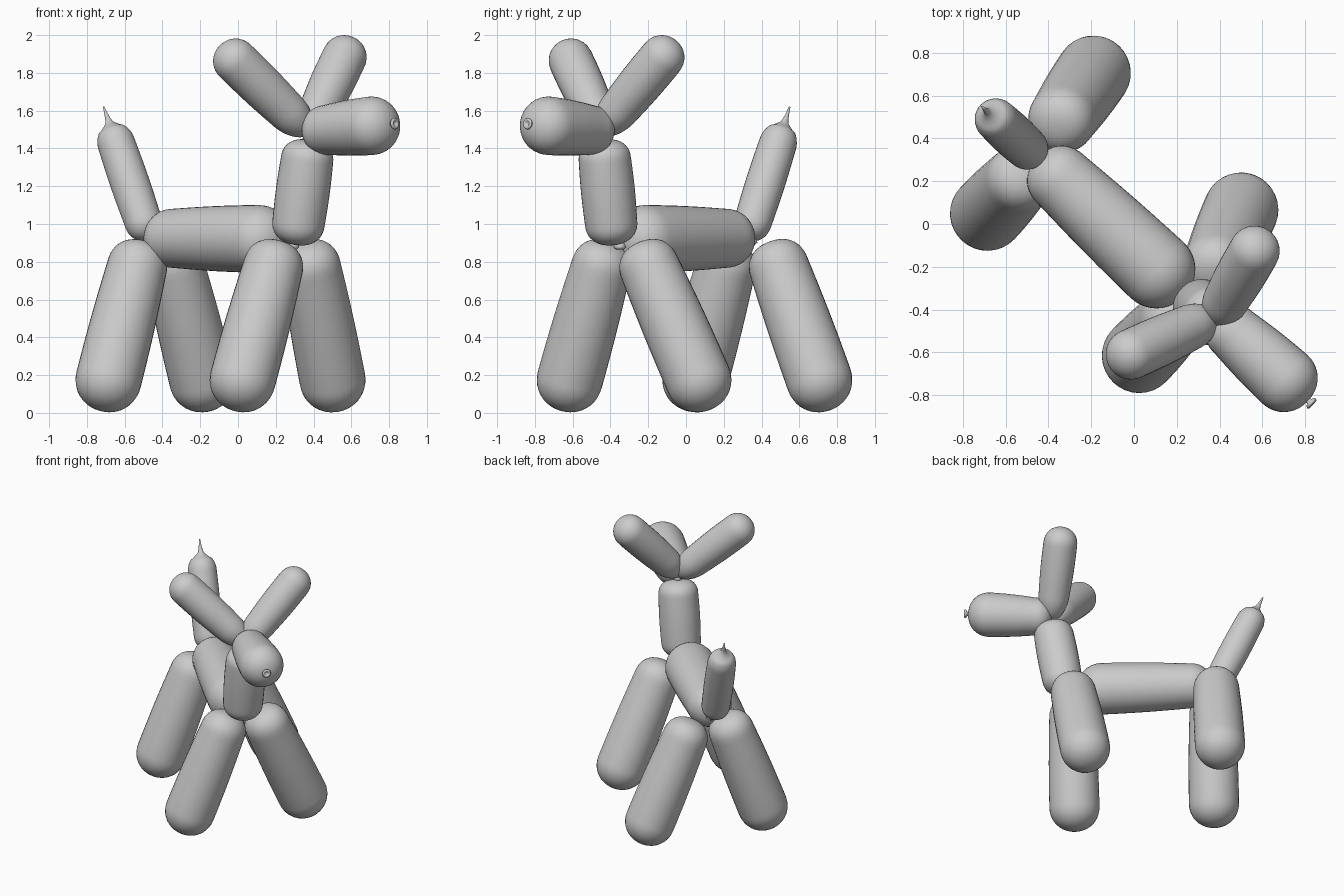
import bpy, bmesh
from math import sin, cos, pi
from mathutils import Vector

if "Cube" in bpy.data.objects:
    bpy.data.objects.remove(bpy.data.objects["Cube"])

SIDES = 32


def lathe(name, start, end, profile):
    """Revolve (distance, radius) pairs about the line from start towards end."""
    start, end = Vector(start), Vector(end)
    axis = (end - start).normalized()
    rot = axis.to_track_quat('Z', 'Y')
    bm = bmesh.new()
    rings = []
    for d, r in profile:
        rings.append([bm.verts.new(start + rot @ Vector(
            (r * cos(2 * pi * i / SIDES), r * sin(2 * pi * i / SIDES), d)))
            for i in range(SIDES)])
    for a, b in zip(rings, rings[1:]):
        for i in range(SIDES):
            j = (i + 1) % SIDES
            bm.faces.new((a[i], a[j], b[j], b[i]))
    bm.faces.new(rings[0][::-1])
    bm.faces.new(rings[-1])
    for f in bm.faces:
        f.smooth = True
    mesh = bpy.data.meshes.new(name)
    bm.to_mesh(mesh)
    bm.free()
    ob = bpy.data.objects.new(name, mesh)
    bpy.context.collection.objects.link(ob)
    return ob


def balloon(name, start, end, r0, r1, cap0=None, cap1=None, e0=2.3, e1=2.1, tip=()):
    """Inflated segment: two superelliptic caps joined by a slightly bulging tube."""
    length = (Vector(end) - Vector(start)).length
    cap0, cap1 = cap0 or r0, cap1 or r1
    n = 10
    angles = [0.06 + (pi / 2 - 0.06) * k / n for k in range(n + 1)]
    prof = [(cap0 * (1 - cos(t) ** (2 / e0) if k < n else 1), r0 * sin(t) ** (2 / e0))
            for k, t in enumerate(angles)]
    for k in range(1, 6):
        u = k / 6
        prof.append((cap0 + (length - cap0 - cap1) * u,
                     r0 + (r1 - r0) * u + 0.004 * sin(pi * u)))
    prof += [(length - cap1 * (1 - cos(t) ** (2 / e1) if k < n else 1), r1 * sin(t) ** (2 / e1))
             for k, t in reversed(list(enumerate(angles)))]
    if tip:
        prof = [p for p in prof if p[0] < length + tip[0][0]]
        prof += [(length + d, r) for d, r in tip]
    return lathe(name, start, end, prof)


# Body
balloon("body", (-0.45, 0.31, 0.925), (0.235, -0.335, 0.92), 0.157, 0.18)

# Legs: foot centre and shoulder centre of each
legs = {
    "front_leg_right": ((0.025, -0.615, 0.177), (0.18, -0.455, 0.75)),
    "front_leg_left": ((0.50, 0.065, 0.177), (0.39, -0.185, 0.75)),
    "back_leg_right": ((-0.685, 0.05, 0.177), (-0.54, 0.205, 0.75)),
    "back_leg_left": ((-0.19, 0.705, 0.177), (-0.33, 0.50, 0.75)),
}
for name, (foot, top) in legs.items():
    foot, top = Vector(foot), Vector(top)
    d = (top - foot).normalized()
    balloon(name, foot - d * 0.172, top + d * 0.165, 0.175, 0.16, e0=2.1, e1=2.4)

# Neck
balloon("neck", (0.305, -0.385, 0.89), (0.38, -0.44, 1.445), 0.139, 0.139, 0.12, 0.11, 2.3, 2.4)

# Muzzle
nose = Vector((0.815, -0.825, 1.53))
muzzle_base = Vector((0.38, -0.43, 1.49))
balloon("muzzle", muzzle_base, nose, 0.132, 0.155, 0.12, 0.15)

# Ears: tapered towards the twist at the head
for name, base, c in (("ear_right", (0.38, -0.43, 1.48), (-0.012, -0.608, 1.862)),
                      ("ear_left", (0.37, -0.46, 1.48), (0.562, -0.128, 1.88))):
    base, c = Vector(base), Vector(c)
    balloon(name, base, c + (c - base).normalized() * 0.118, 0.108, 0.118, 0.19, None, 1.9, 2.1)

# Tail with uninflated tip
balloon("tail", (-0.47, 0.325, 0.92), (-0.68, 0.52, 1.53), 0.1, 0.1, 0.11, 0.12, 2.2, 2.0,
        tip=((-0.03, 0.060), (-0.012, 0.040), (0.005, 0.022), (0.03, 0.014),
             (0.06, 0.009), (0.10, 0.004)))

# Nozzle knot on the nose
d = (nose - muzzle_base).normalized()
lathe("nose_knot", nose - d * 0.02, nose + d,
      [(0, 0.018), (0.025, 0.014), (0.032, 0.026), (0.04, 0.031), (0.048, 0.026),
       (0.046, 0.014), (0.036, 0.008)])

# Small twists where the segments meet
for name, p in (("front_twist", (0.29, -0.35, 0.9)),
                ("back_twist", (-0.455, 0.345, 0.925)),
                ("head_twist", (0.375, -0.44, 1.475))):
    p = Vector(p)
    lathe(name, p - Vector((0, 0, 0.035)), p + Vector((0, 0, 1)),
          [(0, 0.02), (0.012, 0.034), (0.028, 0.026), (0.036, 0.02),
           (0.046, 0.028), (0.06, 0.034), (0.07, 0.018)])
